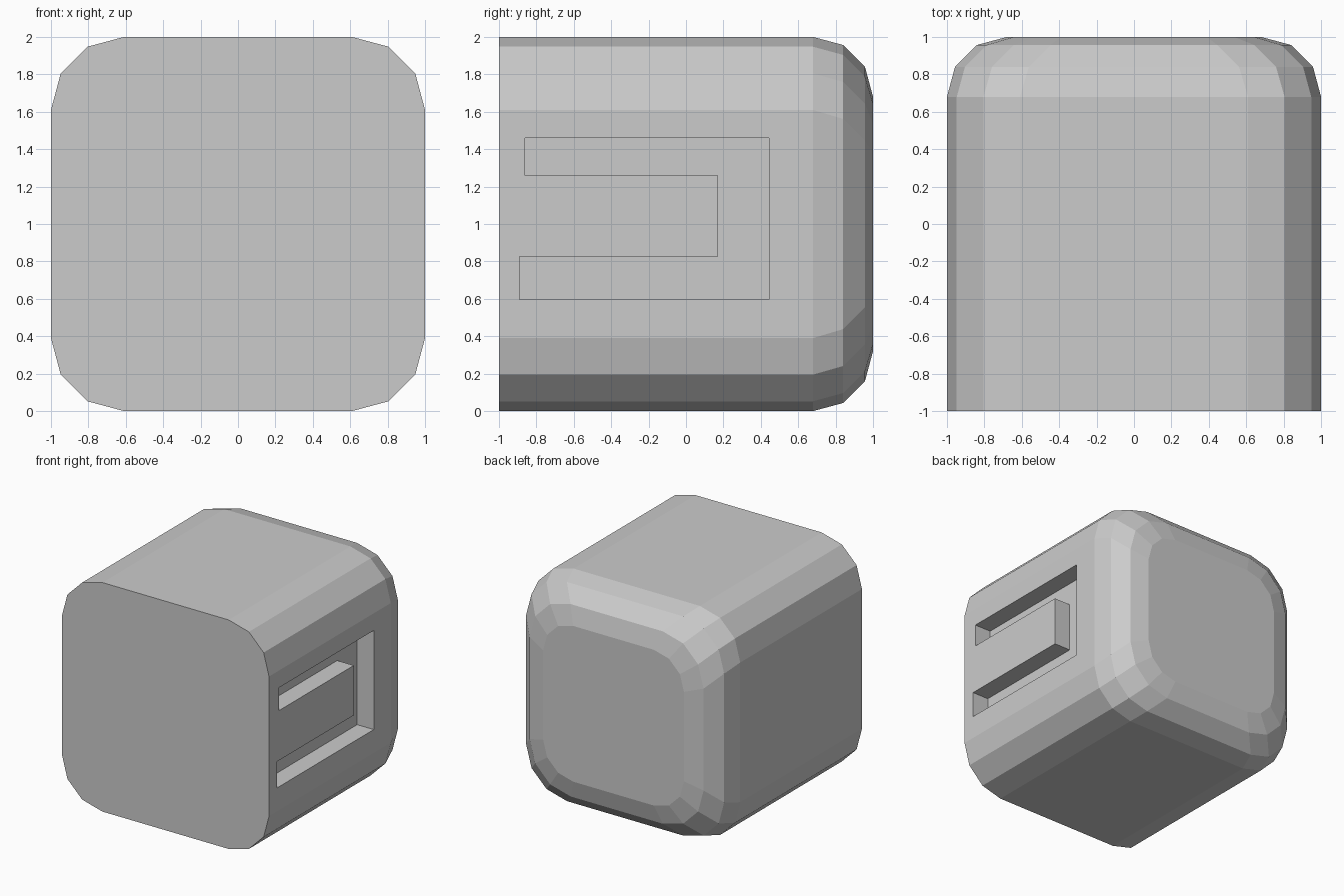
import bpy, bmesh
from math import sin, cos, pi

if "Cube" in bpy.data.objects:
    bpy.data.objects.remove(bpy.data.objects["Cube"])

STEPS = 3  # facets per rounded corner


def rounded_square(half, radius):
    """Cross-section points (x, z), centred on z = 1."""
    pts = []
    for k, (sx, sz) in enumerate([(1, 1), (-1, 1), (-1, -1), (1, -1)]):
        for i in range(STEPS + 1):
            a = (k + i / STEPS) * pi / 2
            pts.append((sx * (half - radius) + radius * cos(a),
                        1 + sz * (half - radius) + radius * sin(a)))
    return pts


def loft(name, rings):
    """Closed solid through matching rings of 3D points."""
    bm = bmesh.new()
    loops = [[bm.verts.new(p) for p in ring] for ring in rings]
    n = len(loops[0])
    for a, b in zip(loops, loops[1:]):
        for i in range(n):
            j = (i + 1) % n
            bm.faces.new((a[i], a[j], b[j], b[i]))
    bm.faces.new(loops[0])
    bm.faces.new(loops[-1])
    bmesh.ops.recalc_face_normals(bm, faces=bm.faces)
    mesh = bpy.data.meshes.new(name)
    bm.to_mesh(mesh)
    bm.free()
    obj = bpy.data.objects.new(name, mesh)
    bpy.context.collection.objects.link(obj)
    return obj


# Body: flat front, rounded long edges, rounded back rim
sections = [(-1, 1, 0.39), (0.68, 1, 0.39), (0.84, 0.957, 0.395),
            (0.957, 0.84, 0.395), (1, 0.68, 0.29)]  # y, half size, corner radius
body = loft("rounded_block", [[(x, y, z) for x, z in rounded_square(h, r)]
                              for y, h, r in sections])

# U-shaped groove sunk into the right side
outline = [(-0.86, 1.46), (0.445, 1.46), (0.445, 0.595), (-0.89, 0.595),
           (-0.89, 0.825), (0.17, 0.825), (0.17, 1.26), (-0.86, 1.26)]
cutter = loft("groove_cutter", [[(x, y, z) for y, z in outline]
                                for x in (0.84, 1.2)])
cutter.hide_render = True

cut = body.modifiers.new("groove", 'BOOLEAN')
cut.operation = 'DIFFERENCE'
cut.solver = 'EXACT'
cut.object = cutter
bpy.context.view_layer.objects.active = body
body.select_set(True)
bpy.ops.object.modifier_apply(modifier=cut.name)
bpy.data.objects.remove(cutter)
